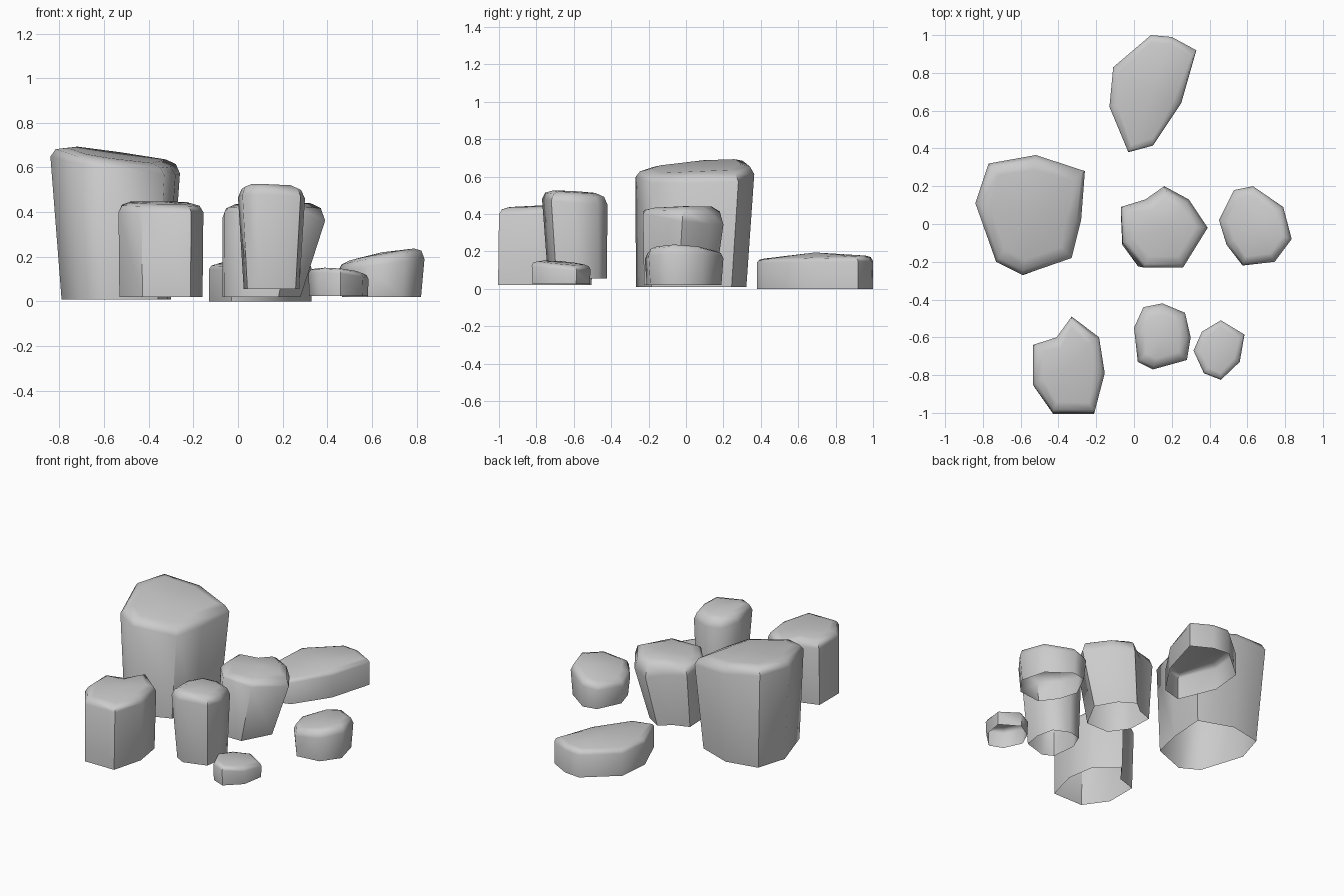
import bpy, bmesh, math
from mathutils import Vector

if "Cube" in bpy.data.objects:
    bpy.data.objects.remove(bpy.data.objects["Cube"])


def rock(name, outline, bottom, base, shoulder, cap, inset, crown=0.0):
    """Open-bottomed stone: base ring, shoulder ring, rounded rim, tilted cap.
    base = (scale x, scale y, shift x, shift y); shoulder/cap = (height, slope x, slope y)."""
    xs, ys = zip(*outline)
    c = Vector(((min(xs) + max(xs)) / 2, (min(ys) + max(ys)) / 2))

    def plane(p, q):
        return p[0] + p[1] * (q.x - c.x) + p[2] * (q.y - c.y)

    bm = bmesh.new()
    pts = [Vector(p) for p in outline]
    rings = [[bm.verts.new((c.x + base[2] + (p.x - c.x) * base[0],
                            c.y + base[3] + (p.y - c.y) * base[1], bottom)) for p in pts]]
    # Quarter-round rim from the shoulder up to the cap edge
    for k in range(3):
        a = k * math.pi / 4
        ring = []
        for p in pts:
            q = p - (p - c).normalized() * inset * (1 - math.cos(a))
            z0, z1 = plane(shoulder, p), plane(cap, q)
            ring.append(bm.verts.new((q.x, q.y, z0 + (z1 - z0) * math.sin(a))))
        rings.append(ring)
    top = bm.verts.new((c.x, c.y, cap[0] + crown))
    n = len(pts)
    for i in range(n):
        j = (i + 1) % n
        for lo, hi in zip(rings, rings[1:]):
            bm.faces.new((lo[i], lo[j], hi[j], hi[i]))
        bm.faces.new((rings[-1][i], rings[-1][j], top))
    # Outlines are listed clockwise, so turn the faces outwards
    bmesh.ops.reverse_faces(bm, faces=bm.faces[:])
    me = bpy.data.meshes.new(name)
    bm.to_mesh(me)
    bm.free()
    ob = bpy.data.objects.new(name, me)
    bpy.context.collection.objects.link(ob)
    bpy.ops.object.select_all(action='DESELECT')
    ob.select_set(True)
    bpy.context.view_layer.objects.active = ob
    bpy.ops.object.shade_smooth_by_angle(angle=math.radians(55))


# Tall boulder on the left
rock("tall_rock", [(-.77, .32), (-.52, .365), (-.26, .28), (-.28, .02), (-.33, -.18),
                   (-.59, -.27), (-.73, -.20), (-.84, .11)],
     .01, (.845, .93, .005, -.02), (.605, -.14, .04), (.655, -.14, .07), .08)

# Front left boulder
rock("front_left_rock", [(-.33, -.49), (-.185, -.60), (-.155, -.79), (-.21, -1.0),
                         (-.43, -1.0), (-.535, -.85), (-.535, -.64), (-.41, -.60)],
     .02, (.98, .98, 0, -.01), (.40, 0, 0), (.443, -.01, .03), .06, .005)

# Narrow pillar in front
rock("front_pillar_rock", [(.05, -.44), (.15, -.42), (.27, -.47), (.30, -.60),
                           (.28, -.72), (.10, -.77), (.02, -.73), (0, -.55)],
     .055, (.83, .90, 0, .015), (.465, -.03, -.08), (.518, -.03, -.06), .06, .005)

# Middle boulder, leaning outwards to the right
rock("middle_rock", [(-.07, .09), (.06, .13), (.16, .20), (.29, .13),
                     (.39, -.02), (.26, -.23), (.05, -.23), (-.06, -.10)],
     .02, (.76, .88, -.055, -.02), (.375, -.06, -.15), (.437, .02, .03), .065, .005)

# Low stone on the right
rock("right_rock", [(.53, .18), (.63, .20), (.79, .09), (.835, -.08),
                    (.745, -.20), (.575, -.22), (.49, -.11), (.45, .02)],
     .02, (.92, .95, 0, 0), (.165, .13, 0), (.21, .18, -.02), .05, .01)

# Small pebble at the front right
rock("pebble_rock", [(.46, -.51), (.585, -.585), (.56, -.73), (.46, -.825),
                     (.37, -.79), (.315, -.67), (.36, -.57)],
     .025, (.97, .97, 0, 0), (.115, -.08, -.07), (.14, -.08, -.07), .035, .003)

# Long flat slab at the back
rock("back_slab_rock", [(.09, 1.0), (.20, .99), (.33, .92), (.25, .64),
                        (.10, .415), (-.03, .38), (-.13, .62), (-.11, .83)],
     0, (1, 1, 0, 0), (.145, 0, .01), (.17, 0, .03), .04, .025)
